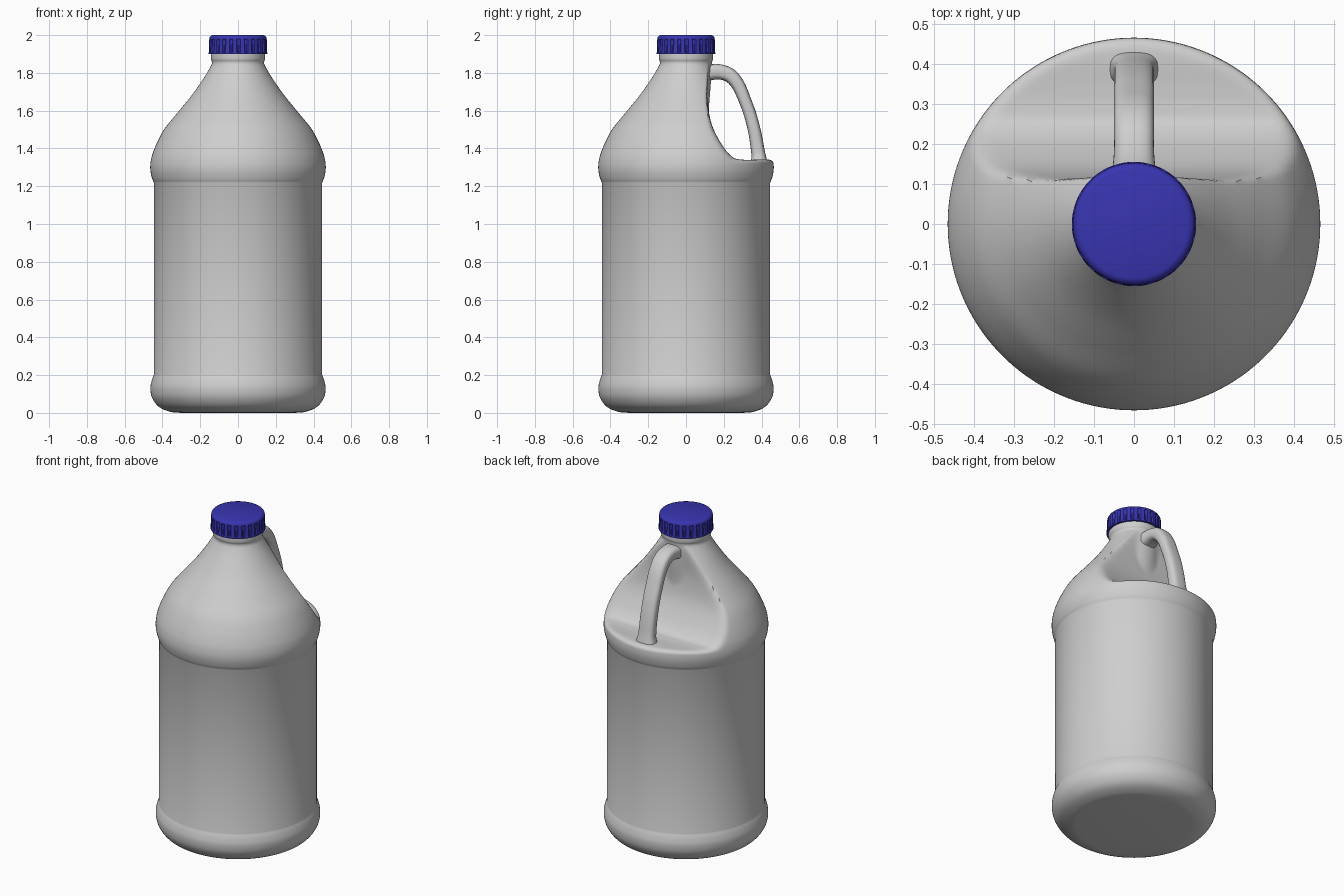
import bpy, bmesh, math
from mathutils import Vector

if "Cube" in bpy.data.objects:
    bpy.data.objects.remove(bpy.data.objects["Cube"], do_unlink=True)


def material(name, rgb, rough):
    m = bpy.data.materials.new(name)
    m.use_nodes = True
    m.diffuse_color = (*rgb, 1)
    bsdf = m.node_tree.nodes["Principled BSDF"]
    bsdf.inputs["Base Color"].default_value = (*rgb, 1)
    bsdf.inputs["Roughness"].default_value = rough
    return m


GREY = material("grey plastic", (0.62, 0.62, 0.62), 0.5)
BLUE = material("blue plastic", (0.04, 0.035, 0.44), 0.4)


def smooth_path(points, steps):
    """Catmull-Rom curve through points of any dimension."""
    p = [Vector(q) for q in points]
    p = [2 * p[0] - p[1]] + p + [2 * p[-1] - p[-2]]
    out = []
    for i in range(1, len(p) - 2):
        a, b, c, d = p[i - 1:i + 3]
        for s in range(steps):
            t = s / steps
            out.append(0.5 * (2 * b + (c - a) * t + (2 * a - 5 * b + 4 * c - d) * t * t
                              + (3 * b - a - 3 * c + d) * t ** 3))
    return out + [p[-2]]


def skin(name, rings, mat, angle):
    """Bridge closed rings of points into a capped, smooth-shaded object."""
    bm = bmesh.new()
    loops = [[bm.verts.new(co) for co in ring] for ring in rings]
    for lo, hi in zip(loops, loops[1:]):
        n = len(lo)
        for i in range(n):
            j = (i + 1) % n
            bm.faces.new((lo[i], lo[j], hi[j], hi[i]))
    bm.faces.new(loops[0][::-1])
    bm.faces.new(loops[-1])
    bmesh.ops.recalc_face_normals(bm, faces=bm.faces)
    mesh = bpy.data.meshes.new(name)
    bm.to_mesh(mesh)
    bm.free()
    mesh.materials.append(mat)
    ob = bpy.data.objects.new(name, mesh)
    bpy.context.collection.objects.link(ob)
    bpy.ops.object.select_all(action="DESELECT")
    ob.select_set(True)
    bpy.context.view_layer.objects.active = ob
    bpy.ops.object.shade_smooth_by_angle(angle=math.radians(angle))
    return ob


# Grip recess: side profile (y, z), stored as distance by angle from a core point
CORE_Z = 1.0
recess = smooth_path([(1.2, 1.33), (0.6, 1.337), (0.42, 1.342), (0.35, 1.34), (0.295, 1.341),
                      (0.246, 1.354), (0.19, 1.42), (0.135, 1.53), (0.113, 1.66),
                      (0.115, 1.745), (0.118, 1.80), (0.122, 1.87)], 8)
polar = [(math.atan2(p[1] - CORE_Z, p[0]), math.hypot(p[0], p[1] - CORE_Z)) for p in recess]


def press_recess(co):
    """Pull a body point towards the core wherever it lies inside the recess."""
    x, y, z = co
    dz = z - CORE_Z
    ang = math.atan2(dz, y)
    if z < 1.2 or z > 1.87 or y <= 0:
        return co
    for (a0, d0), (a1, d1) in zip(polar, polar[1:]):
        if a0 <= ang <= a1:
            d = d0 + (d1 - d0) * (ang - a0) / max(a1 - a0, 1e-9)
            break
    else:
        return co
    t = d / math.hypot(y, dz)
    k = 0.06                                   # rounded rim
    h = max(k - abs(1 - t), 0) / k
    t = min(1, t) - h * h * k / 4
    f = min(max((z - 1.80) / 0.06, 0), 1)      # fade out below the neck
    t += (1 - t) * f * f * (3 - 2 * f)
    return (x * 1.0 if t >= 1 else x * t, y * t, CORE_Z + dz * t)


def circle(r, z, n):
    return [(r * math.cos(2 * math.pi * i / n), r * math.sin(2 * math.pi * i / n), z)
            for i in range(n)]


# Bottle body: rounded foot, straight barrel, domed shoulder, neck
foot = smooth_path([(0.30, 0.0), (0.36, 0.006), (0.42, 0.033), (0.455, 0.08),
                    (0.464, 0.13), (0.457, 0.17), (0.446, 0.2)], 5)
shoulder = smooth_path([(0.446, 1.22), (0.456, 1.245), (0.464, 1.285), (0.463, 1.325),
                        (0.453, 1.37), (0.427, 1.435), (0.387, 1.507), (0.318, 1.592),
                        (0.24, 1.688), (0.18, 1.775), (0.146, 1.832), (0.138, 1.855),
                        (0.143, 1.875), (0.143, 1.91)], 8)
rings = [[press_recess(co) for co in circle(r, z, 160)] for r, z in foot + shoulder]
skin("bottle_body", rings, GREY, 40)

# Handle: rounded strap, each point is (y, z, half thickness, half width)
strap = smooth_path([(0.07, 1.785, 0.045, 0.060), (0.125, 1.802, 0.042, 0.055),
                     (0.18, 1.805, 0.040, 0.050), (0.235, 1.785, 0.038, 0.050),
                     (0.278, 1.733, 0.035, 0.050), (0.310, 1.66, 0.033, 0.050),
                     (0.341, 1.575, 0.033, 0.050), (0.365, 1.48, 0.034, 0.050),
                     (0.380, 1.39, 0.036, 0.051), (0.385, 1.355, 0.039, 0.056),
                     (0.387, 1.315, 0.047, 0.068)], 5)


def rounded(v):
    return math.copysign(abs(v) ** 0.7, v)


rings = []
for i, (y, z, thick, wide) in enumerate(strap):
    a, b = strap[max(i - 1, 0)], strap[min(i + 1, len(strap) - 1)]
    ty, tz = Vector((b[0] - a[0], b[1] - a[1])).normalized()
    ring = []
    for s in range(32):
        u = 2 * math.pi * s / 32
        off = thick * rounded(math.sin(u))
        ring.append((wide * rounded(math.cos(u)), y - tz * off, z + ty * off))
    rings.append(ring)
skin("handle", rings, GREY, 50)

# Screw cap with grip grooves: (radius, z, groove depth)
TEETH = 24
rows = [(0.13, 1.9, 0), (0.155, 1.9, 0), (0.155, 1.908, 0), (0.154, 1.911, 0.007),
        (0.153, 1.972, 0.007), (0.152, 1.980, 0), (0.150, 1.989, 0),
        (0.145, 1.996, 0), (0.135, 2.0, 0)]
rings = []
for r, z, groove in rows:
    n = TEETH * 6
    rings.append([(x * (1 - groove / r * (i % 6 in (0, 1))), y * (1 - groove / r * (i % 6 in (0, 1))), zz)
                  for i, (x, y, zz) in enumerate(circle(r, z, n))])
skin("screw_cap", rings, BLUE, 35)
